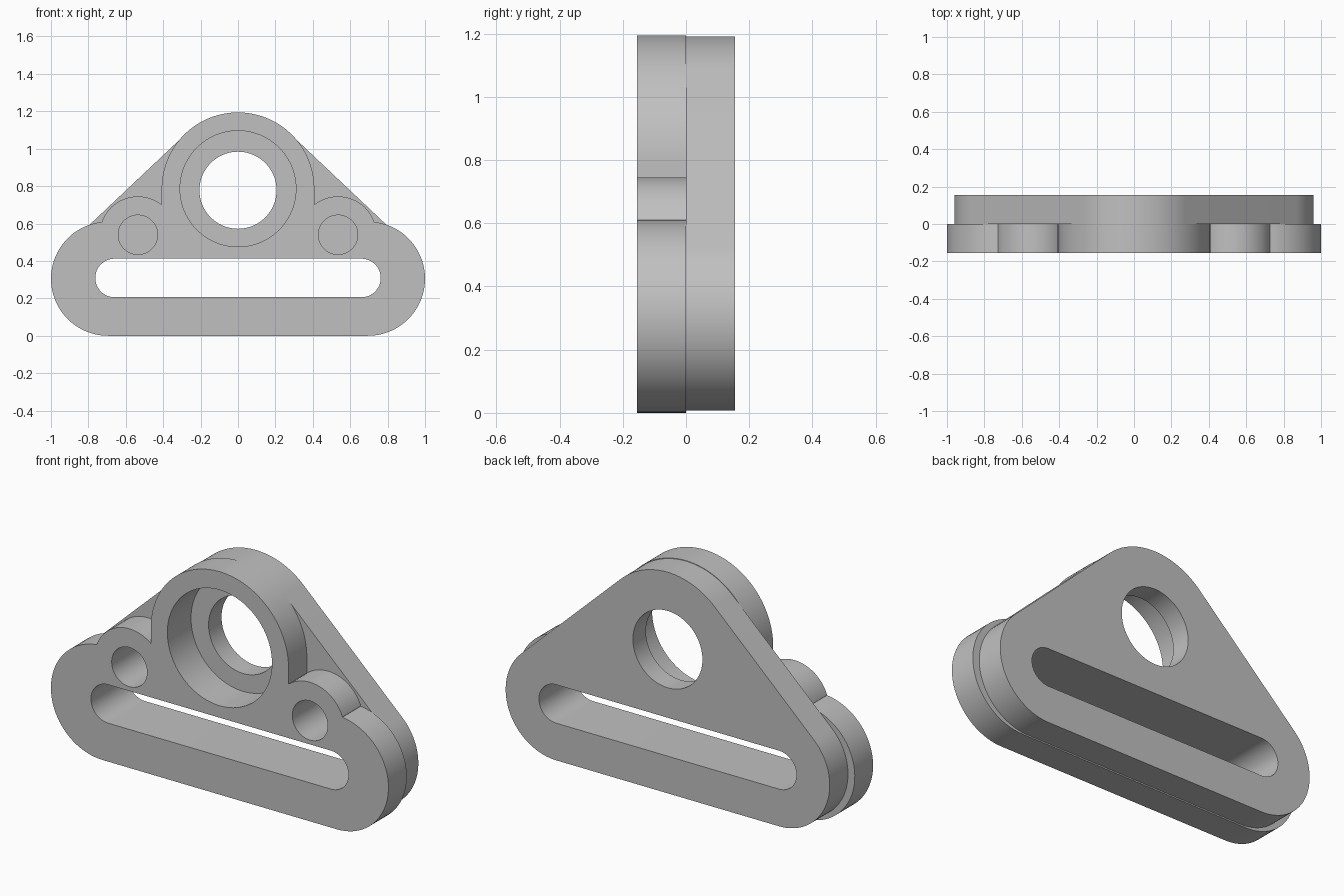
import bpy, bmesh
from math import sin, cos, radians

cube = bpy.data.objects.get("Cube")
if cube:
    bpy.data.objects.remove(cube, do_unlink=True)

grey = bpy.data.materials.new("plain grey")
grey.use_nodes = True
COLOUR = (0.53, 0.53, 0.53, 1)
grey.diffuse_color = COLOUR
grey.node_tree.nodes["Principled BSDF"].inputs["Base Color"].default_value = COLOUR

HALF = 0.155            # half of the full thickness
FLOOR = 0.045           # depth at which the bearing pocket ends
RING_Z = 0.786          # height of the ring centre


def arc(cx, cz, r, start, end, steps=40):
    """Points along an arc, angles in degrees."""
    angles = [radians(start + (end - start) * i / steps) for i in range(steps + 1)]
    return [(cx + r * cos(a), cz + r * sin(a)) for a in angles]


def circle(cx, cz, r):
    return arc(cx, cz, r, 0, 360, 96)[:-1]


def mirrored(half, skip_apex=True):
    """Close a right-hand half outline with its mirror image."""
    rest = half[-2::-1] if skip_apex else half[::-1]
    return half + [(-x, z) for x, z in rest]


def prism(name, outline, y0, y1):
    """Extrude an x-z outline from y0 to y1."""
    bm = bmesh.new()
    face = bm.faces.new([bm.verts.new((x, y0, z)) for x, z in outline])
    out = bmesh.ops.extrude_face_region(bm, geom=[face])
    moved = [v for v in out["geom"] if isinstance(v, bmesh.types.BMVert)]
    bmesh.ops.translate(bm, verts=moved, vec=(0, y1 - y0, 0))
    bmesh.ops.recalc_face_normals(bm, faces=bm.faces)
    mesh = bpy.data.meshes.new(name)
    bm.to_mesh(mesh)
    bm.free()
    mesh.materials.append(grey)
    obj = bpy.data.objects.new(name, mesh)
    bpy.context.collection.objects.link(obj)
    return obj


def select(obj):
    bpy.ops.object.select_all(action="DESELECT")
    obj.select_set(True)
    bpy.context.view_layer.objects.active = obj


def cut(obj, cutter):
    mod = obj.modifiers.new("cut", "BOOLEAN")
    mod.operation = "DIFFERENCE"
    mod.solver = "EXACT"
    mod.object = cutter
    select(obj)
    bpy.ops.object.modifier_apply(modifier=mod.name)


# Front plate: slotted base, two screw lobes and the ring housing
front_half = (arc(0.695, 0.305, 0.305, -90, 84)
              + arc(0.535, 0.54, 0.205, 20, 128.3)
              + arc(0, RING_Z, 0.408, 0, 90))
front_plate = prism("front_plate", mirrored(front_half), -HALF, 0)

# Back plate: rounded triangle with straight flanks
back_half = (arc(0.66, 0.307, 0.30, -90, 46.7)
             + arc(0, RING_Z, 0.405, 46.7, 90))
back_plate = prism("back_plate", mirrored(back_half), 0, HALF)

# Cutters: strap slot, bearing pocket, shaft hole, screw holes
slot = prism("slot_cutter", mirrored(arc(0.66, 0.309, 0.103, -90, 90), False), -1, 1)
pocket = prism("pocket_cutter", circle(0, RING_Z, 0.31), -1, FLOOR)
shaft = prism("shaft_cutter", circle(0, RING_Z - 0.008, 0.206), -1, 1)
screws = [prism("screw_cutter", circle(s * 0.535, 0.54, 0.105), -1, 0.1) for s in (-1, 1)]

for plate in (front_plate, back_plate):
    for cutter in (slot, pocket, *screws):
        cut(plate, cutter)
cut(back_plate, shaft)

for cutter in (slot, pocket, shaft, *screws):
    bpy.data.objects.remove(cutter, do_unlink=True)

# Smooth curved walls, sharp rims
for plate in (front_plate, back_plate):
    select(plate)
    bpy.ops.object.shade_smooth_by_angle(angle=radians(25))
